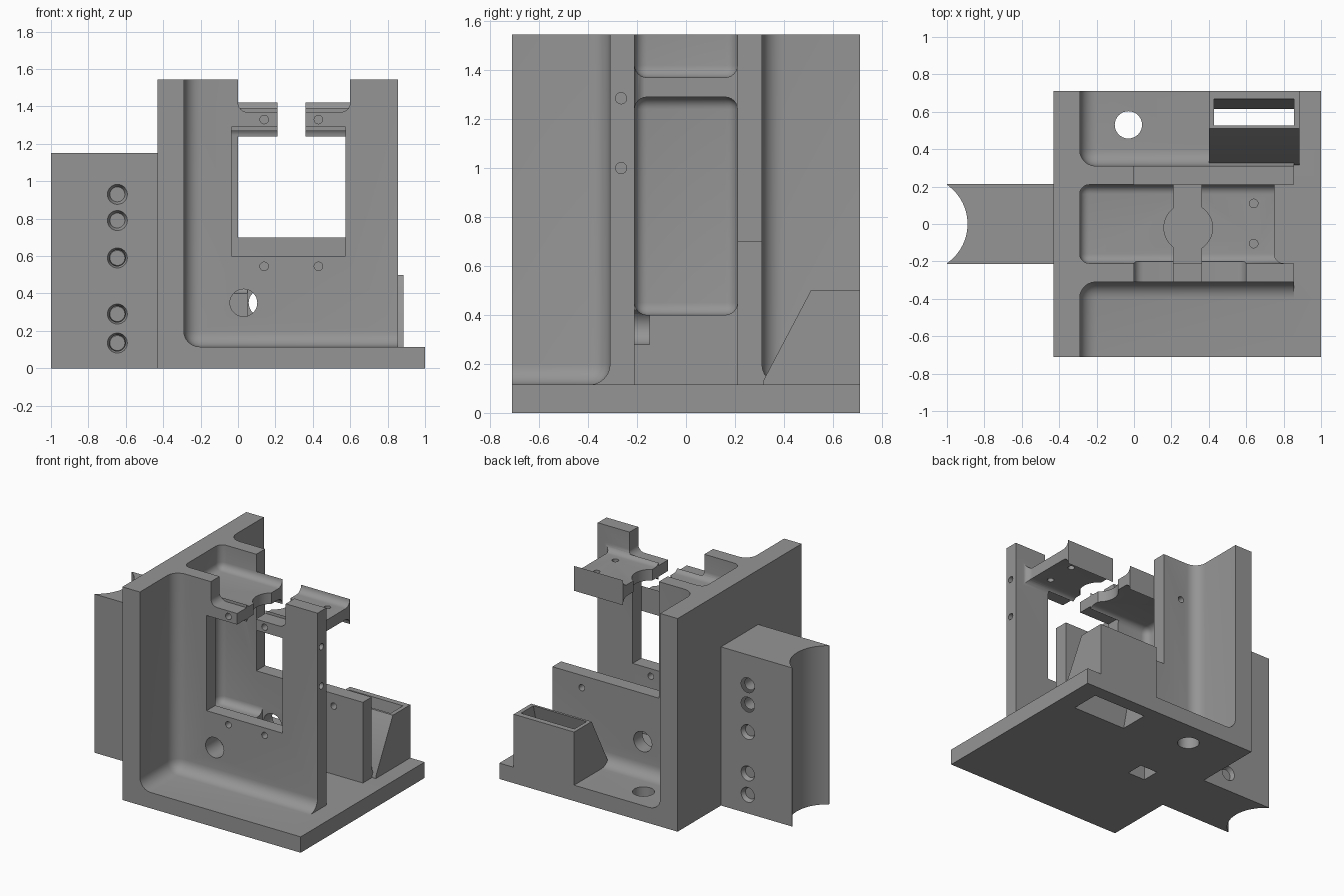
import bpy, bmesh, math
from mathutils import Matrix, Vector

if "Cube" in bpy.data.objects:
    bpy.data.objects.remove(bpy.data.objects["Cube"])

grey = bpy.data.materials.new("plain grey")
grey.diffuse_color = (0.3, 0.3, 0.3, 1)
grey.use_nodes = True
grey.node_tree.nodes["Principled BSDF"].inputs["Base Color"].default_value = grey.diffuse_color


def make(name, bm):
    bmesh.ops.recalc_face_normals(bm, faces=bm.faces)
    me = bpy.data.meshes.new(name)
    bm.to_mesh(me)
    bm.free()
    ob = bpy.data.objects.new(name, me)
    bpy.context.collection.objects.link(ob)
    me.materials.append(grey)
    return ob


def box(name, x0, x1, y0, y1, z0, z1, r=0, axis=None):
    """Box between limits; r rounds all edges, or only those along one axis."""
    bm = bmesh.new()
    bmesh.ops.create_cube(bm, size=1)
    for v in bm.verts:
        v.co = ((x0 + x1) / 2 + v.co.x * (x1 - x0),
                (y0 + y1) / 2 + v.co.y * (y1 - y0),
                (z0 + z1) / 2 + v.co.z * (z1 - z0))
    if r:
        edges = [e for e in bm.edges if axis is None or
                 abs((e.verts[0].co - e.verts[1].co).normalized()[axis]) > 0.9]
        bmesh.ops.bevel(bm, geom=edges, offset=r, segments=6, profile=0.5,
                        affect='EDGES', clamp_overlap=True)
    return make(name, bm)


def rod(name, a, b, r, r2=None, n=32):
    """Cylinder or cone from point a to point b."""
    a, b = Vector(a), Vector(b)
    d = b - a
    m = Matrix.Translation((a + b) / 2) @ d.to_track_quat('Z', 'Y').to_matrix().to_4x4()
    bm = bmesh.new()
    bmesh.ops.create_cone(bm, cap_ends=True, segments=n, radius1=r,
                          radius2=r if r2 is None else r2, depth=d.length, matrix=m)
    return make(name, bm)


def prism(name, pts, x0, x1):
    """Extrude a (y, z) outline along x."""
    bm = bmesh.new()
    f = bm.faces.new([bm.verts.new((x0, y, z)) for y, z in pts])
    g = bmesh.ops.extrude_face_region(bm, geom=[f])
    bmesh.ops.translate(bm, vec=(x1 - x0, 0, 0),
                        verts=[v for v in g['geom'] if isinstance(v, bmesh.types.BMVert)])
    return make(name, bm)


def cut(ob, *cutters):
    for c in cutters:
        m = ob.modifiers.new("cut", 'BOOLEAN')
        m.operation, m.solver, m.object = 'DIFFERENCE', 'EXACT', c
        bpy.context.view_layer.objects.active = ob
        bpy.ops.object.modifier_apply(modifier=m.name)
        bpy.data.objects.remove(c)


# Bracket: one block hollowed by rounded pockets
body = box("bracket", -.43, 1, -.71, .71, 0, 1.545)
cut(body,
    box("front_pocket", -.29, 2, -2, -.31, .115, 3, .085),
    box("back_pocket", -.29, 2, .31, 2, .115, 3, .085),
    box("end_cut", .855, 3, -2, 2, .115, 4),
    box("upper_pocket", -.29, 2, -.21, .21, 1.37, 3, .05),
    box("lower_pocket", -.29, 2, -.21, .21, .4, 1.29, .05),
    box("floor_pocket", .05, 2, -.21, .21, .115, .9),
    box("rear_drop", 0, 2, .21, 2, .7, 3),
    box("front_window", -.035, .575, -.5, -.2, .6, 1.29),
    box("top_gap", 0, .6, -.5, -.2, 1.37, 2, .05, 1),
    box("plate_slot", .21, .36, -.5, .3, 1.2, 2),
    box("plate_end", .75, 2, -.21, 1, 1.2, 1.45, .05, 2),
    rod("plate_bore", (.29, -.02, 1.25), (.29, -.02, 1.45), .13, n=48))

# Larger openings in walls and base
cut(body,
    rod("front_bore", (.03, -.5, .35), (.03, -.15, .35), .073),
    rod("rear_bore", (.13, .15, .35), (.13, .5, .35), .073),
    rod("base_bore", (-.03, .53, -.1), (-.03, .53, .2), .073),
    box("base_square", -.12, .02, -.035, .095, -.1, .6))

# Small screw holes
for x in (.14, .43):
    for z in (.545, 1.33):
        cut(body, rod("screw", (x, -.4, z), (x, -.15, z), .023, n=16))
for x, z in ((.62, .61), (-.15, 1.25)):
    cut(body, rod("screw", (x, .15, z), (x, .4, z), .023, n=16))
for z in (1.0, 1.285):
    cut(body, rod("screw", (.7, -.265, z), (.95, -.265, z), .023, n=16))
for y in (-.105, .11):
    cut(body, rod("screw", (.64, y, 1.2), (.64, y, 1.45), .023, n=16))

# Side arm with hollow end and a row of countersunk holes
arm = box("side_arm", -1, -.425, -.213, .213, 0, 1.15)
cut(arm, rod("end_hollow", (-1.145, 0, -.2), (-1.145, 0, 1.4), .255, n=96))
for z in (.135, .29, .59, .79, .93):
    cut(arm, rod("bolt", (-.645, -.4, z), (-.645, .4, z), .043))
    for s in (-1, 1):
        cut(arm, rod("sink", (-.645, s * .223, z), (-.645, s * .183, z), .058, .04))

# Slanted socket at the back, open through the base
socket = prism("socket", [(.315, .11), (.315, .13), (.51, .5), (.71, .5), (.71, .11)], .4, .885)
slant = [(.39, -.05), (.61, -.05), (.674, .55), (.54, .55)]
for ob in (body, socket):
    cut(ob, prism("socket_hole", slant, .428, .855))

# Smooth rounded surfaces, keep edges crisp
for ob in (body, arm, socket):
    bpy.ops.object.select_all(action='DESELECT')
    ob.select_set(True)
    bpy.context.view_layer.objects.active = ob
    bpy.ops.object.shade_smooth_by_angle(angle=math.radians(30))
